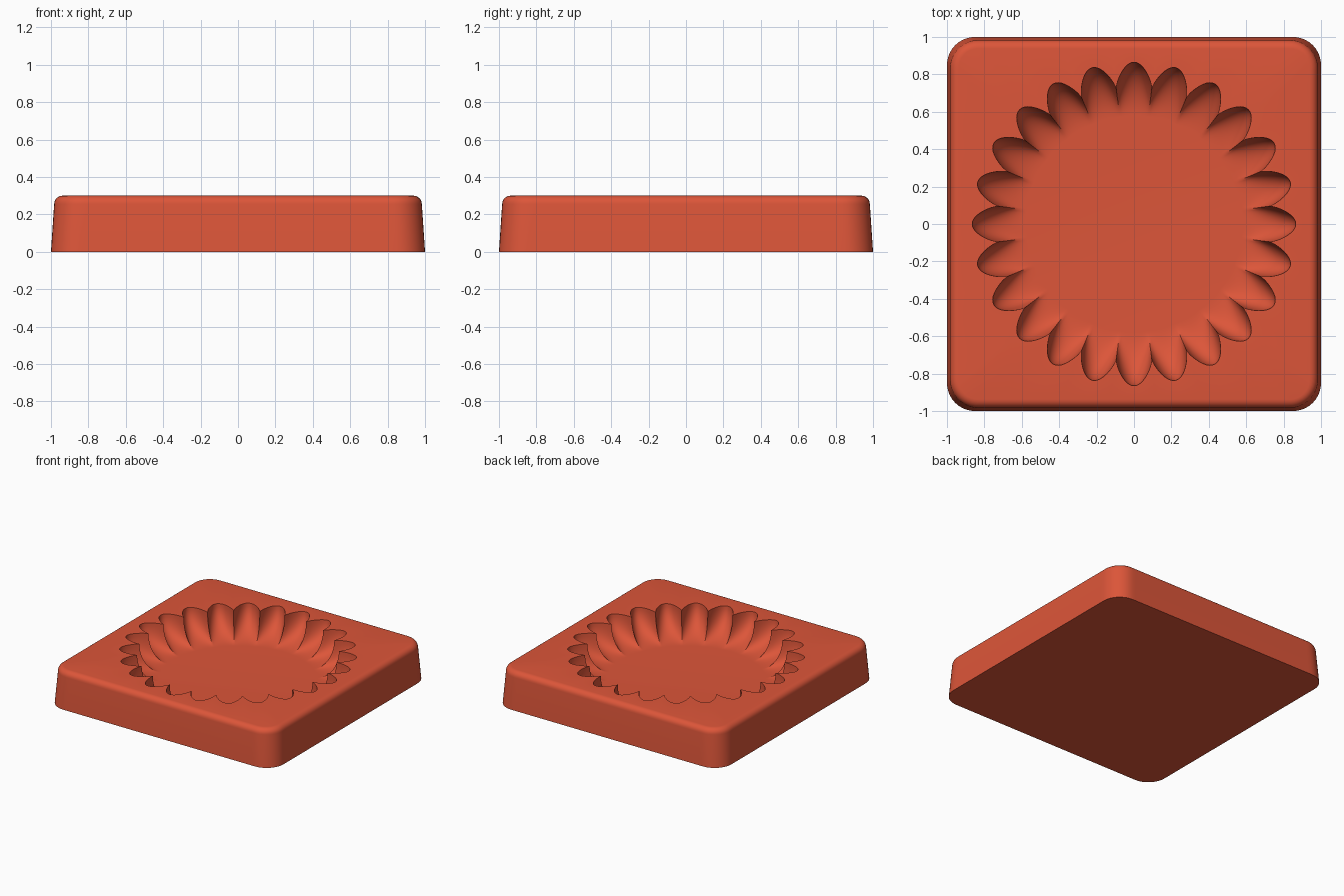
import bpy, bmesh, math

cube = bpy.data.objects.get("Cube")
if cube:
    bpy.data.objects.remove(cube, do_unlink=True)

LOBES, PER_LOBE = 24, 16
COUNT = LOBES * PER_LOBE
HEIGHT, DEPTH = 0.3, 0.21
TIP, CUSP, FLOOR = 0.865, 0.735, 0.58

mat = bpy.data.materials.new("terracotta red")
mat.use_nodes = True
color = (0.72, 0.092, 0.041, 1)
mat.diffuse_color = color
mat.node_tree.nodes["Principled BSDF"].inputs["Base Color"].default_value = color


def rounded_square(angle, half, radius):
    """Distance from the centre to a rounded square's edge."""
    v, u = sorted((abs(math.cos(angle)), abs(math.sin(angle))))
    c = half - radius
    t = half / u
    if t * v > c:
        b = c * (u + v)
        t = b + math.sqrt(max(0, b * b - 2 * c * c + radius * radius))
    return t


def scallop(angle):
    """Distance from the centre to the fluted rim."""
    wave = abs(math.cos(angle * LOBES / 2))
    return CUSP + (TIP - CUSP) * wave ** 0.85


bm = bmesh.new()


def ring(radius_at, z):
    verts = []
    for i in range(COUNT):
        a = math.tau * i / COUNT
        r = radius_at(a)
        verts.append(bm.verts.new((r * math.cos(a), r * math.sin(a), z)))
    return verts


rings = []

# Tapered outer wall with a rounded top edge
rings.append(ring(lambda a: rounded_square(a, 1.0, 0.15), 0))
EDGE = 0.045
for k in range(7):
    p = math.pi / 2 * k / 6
    inset = EDGE * (1 - math.cos(p))
    z = HEIGHT - EDGE * (1 - math.sin(p))
    rings.append(ring(lambda a: rounded_square(a, 0.983 - inset, 0.15 - inset), z))

# Fluted bowl, fading into a round flat floor
STEPS = 14
for k in range(STEPS + 1):
    p = math.pi / 2 * k / STEPS
    rings.append(ring(lambda a: FLOOR + (scallop(a) - FLOOR) * math.cos(p),
                      HEIGHT - DEPTH * math.sin(p)))

for low, high in zip(rings, rings[1:]):
    for i in range(COUNT):
        j = (i + 1) % COUNT
        bm.faces.new((low[i], low[j], high[j], high[i]))

# Underside and bowl floor
bm.faces.new(rings[0][::-1])
bm.faces.new(rings[-1])

mesh = bpy.data.meshes.new("fluted_tray")
bm.to_mesh(mesh)
bm.free()
mesh.materials.append(mat)
tray = bpy.data.objects.new("fluted_tray", mesh)
bpy.context.collection.objects.link(tray)

bpy.ops.object.select_all(action="DESELECT")
tray.select_set(True)
bpy.context.view_layer.objects.active = tray
bpy.ops.object.shade_smooth_by_angle(angle=math.radians(35))
